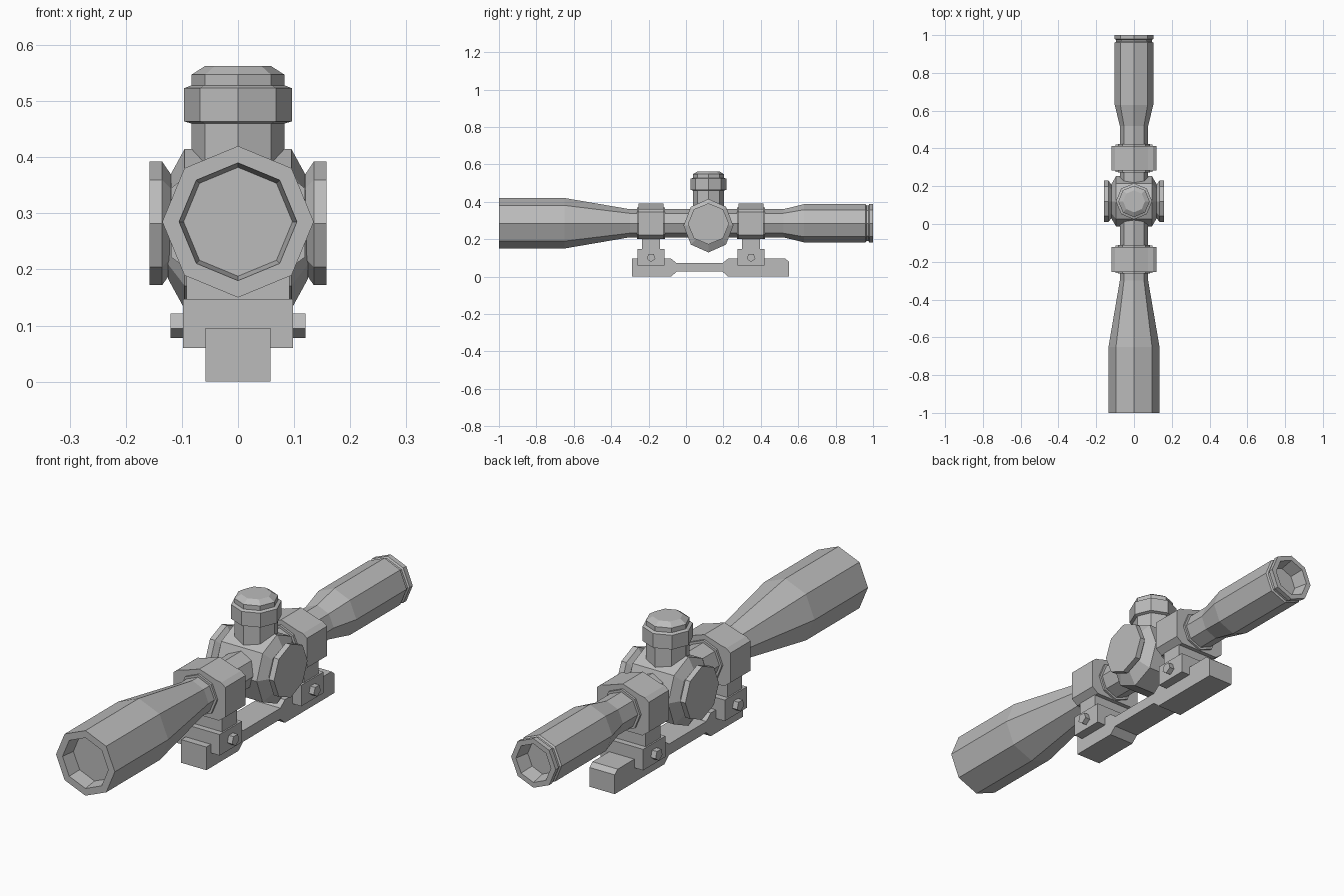
import bpy, bmesh
from math import cos, sin, pi

cube = bpy.data.objects.get("Cube")
if cube:
    bpy.data.objects.remove(cube, do_unlink=True)

grey = bpy.data.materials.new("matte grey")
grey.use_nodes = True
grey.diffuse_color = (0.5, 0.5, 0.5, 1)
bsdf = next(n for n in grey.node_tree.nodes if n.type == 'BSDF_PRINCIPLED')
bsdf.inputs["Base Color"].default_value = grey.diffuse_color
bsdf.inputs["Roughness"].default_value = 0.7

AXIS_Z = 0.285     # height of the optical axis
TURRET_Y = 0.12    # centre of the adjustment housing


def place(axis, t, u, v):
    """Map distance t along an axis and cross coordinates u, v to x, y, z."""
    return {'x': (t, u, v), 'y': (u, t, v), 'z': (u, v, t)}[axis]


def loft(name, rings, location):
    """Skin a list of point rings and cap both ends."""
    bm = bmesh.new()
    loops = [[bm.verts.new(p) for p in ring] for ring in rings]
    n = len(loops[0])
    for a, b in zip(loops, loops[1:]):
        for i in range(n):
            j = (i + 1) % n
            bm.faces.new((a[i], a[j], b[j], b[i]))
    bm.faces.new(loops[0])
    bm.faces.new(loops[-1])
    bmesh.ops.recalc_face_normals(bm, faces=bm.faces)
    mesh = bpy.data.meshes.new(name)
    bm.to_mesh(mesh)
    bm.free()
    mesh.materials.append(grey)
    obj = bpy.data.objects.new(name, mesh)
    obj.location = location
    bpy.context.collection.objects.link(obj)
    return obj


def lathe(name, axis, profile, location, sides=8, start=0.0, stretch=1.0):
    """Turn a (distance, radius) profile around an axis."""
    angles = [start + 2 * pi * i / sides for i in range(sides)]
    rings = [[place(axis, t, r * cos(a), r * sin(a) * stretch) for a in angles]
             for t, r in profile]
    return loft(name, rings, location)


def prism(name, axis, outline, half, location):
    """Extrude an outline both ways along an axis."""
    return loft(name, [[place(axis, t, u, v) for u, v in outline]
                       for t in (-half, half)], location)


def rectangle(u, low, high):
    return [(-u, low), (u, low), (u, high), (-u, high)]


# Main tube, with recessed lenses at both ends
lathe("scope_tube", 'y', [
    (-0.94, 0.097), (-1, 0.105), (-1, 0.135), (-0.65, 0.135), (-0.3, 0.075),
    (0.52, 0.075), (0.63, 0.102), (0.96, 0.102), (0.965, 0.095),
    (0.975, 0.095), (0.98, 0.102), (1, 0.102), (1, 0.08), (0.94, 0.068),
], (0, 0, AXIS_Z))

# Adjustment housing
lathe("turret_housing", 'x',
      [(-0.125, 0.082), (-0.095, 0.133), (0.095, 0.133), (0.125, 0.082)],
      (0, TURRET_Y, 0.272), stretch=1.075)

# Side caps
for side, s in (("left", 1), ("right", -1)):
    lathe(side + "_turret_cap", 'x',
          [(s * 0.11, 0.088), (s * 0.12, 0.088), (s * 0.135, 0.11),
           (s * 0.158, 0.11)], (0, TURRET_Y, 0.282))

# Top turret
lathe("top_turret", 'z', [
    (0.35, 0.083), (0.46, 0.083), (0.464, 0.096), (0.523, 0.096),
    (0.528, 0.083), (0.547, 0.083), (0.563, 0.058),
], (0, TURRET_Y, 0))

# Ring mounts, clamps and bolts
half_ring = [(0.09, 0.2), (0.119, 0.222), (0.119, 0.345), (0.1, 0.36), (0.075, 0.365)]
ring_outline = half_ring + [(0, 0.39)] + [(-u, v) for u, v in reversed(half_ring)]
for end, y in (("front", -0.187), ("rear", 0.348)):
    prism(end + "_ring", 'y', ring_outline, 0.066, (0, y, 0))
    lathe(end + "_ring_collar", 'y', [(-0.075, 0.085), (0.075, 0.085)], (0, y, AXIS_Z))
    prism(end + "_post", 'y', rectangle(0.092, 0.14, 0.205), 0.048, (0, y, 0))
    prism(end + "_clamp", 'y', rectangle(0.098, 0.06, 0.147), 0.073, (0, y, 0))
    lathe(end + "_clamp_bolt", 'x', [(-0.12, 0.024), (0.12, 0.024)],
          (0, y, 0.102), sides=5, start=-pi / 2)

# Base rail with a thin bridge between two blocks
prism("base_rail", 'x', [
    (-0.29, 0), (-0.08, 0), (-0.05, 0.026), (0.195, 0.026), (0.225, 0),
    (0.55, 0), (0.55, 0.08), (0.53, 0.096), (0.225, 0.096), (0.195, 0.072),
    (-0.05, 0.072), (-0.08, 0.096), (-0.29, 0.096),
], 0.058, (0, 0, 0))
